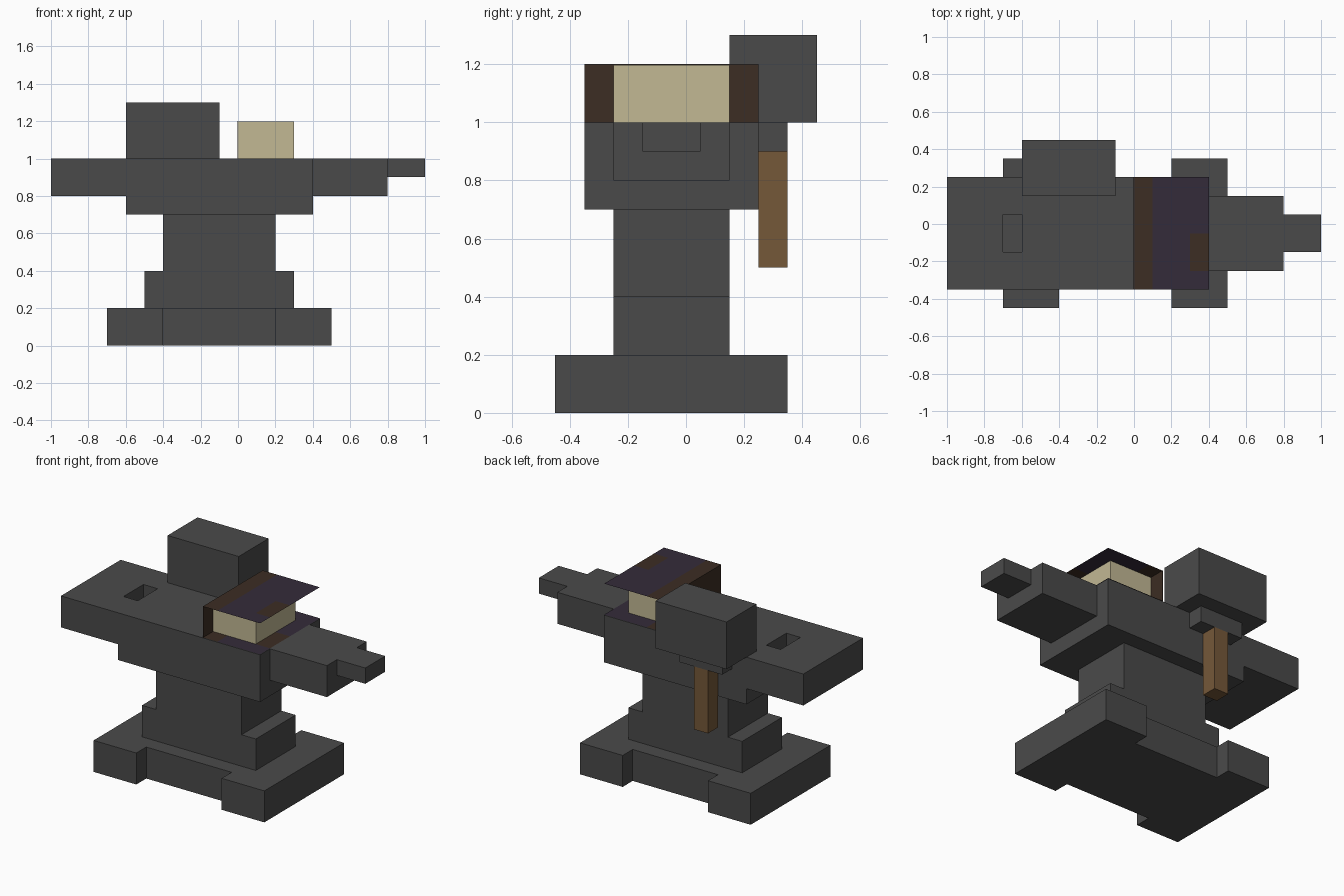
import bpy
import bmesh

if "Cube" in bpy.data.objects:
    bpy.data.objects.remove(bpy.data.objects["Cube"])


def material(name, rgb):
    m = bpy.data.materials.new(name)
    m.diffuse_color = (*rgb, 1.0)
    m.use_nodes = True
    m.node_tree.nodes["Principled BSDF"].inputs["Base Color"].default_value = m.diffuse_color
    return m


IRON = material("dark_iron", (0.0685, 0.0685, 0.0685))
WOOD = material("wood", (0.178, 0.0976, 0.0409))
PAPER = material("paper", (0.539, 0.479, 0.296))
LEATHER = material("brown_leather", (0.0452, 0.0262, 0.0168))
PURPLE = material("purple_leather", (0.0343, 0.0242, 0.0423))


def finish(name, bm, *mats):
    mesh = bpy.data.meshes.new(name)
    bm.to_mesh(mesh)
    bm.free()
    for m in mats:
        mesh.materials.append(m)
    obj = bpy.data.objects.new(name, mesh)
    bpy.context.collection.objects.link(obj)
    return obj


def box(name, x, y, z, mat):
    """Box from (min, max) ranges on each axis."""
    bm = bmesh.new()
    bmesh.ops.create_cube(bm, size=1)
    for v in bm.verts:
        for axis, (lo, hi) in enumerate((x, y, z)):
            v.co[axis] = hi if v.co[axis] > 0 else lo
    return finish(name, bm, mat)


def prism(name, outline, z0, z1, mat):
    """Vertical extrusion of a flat outline."""
    bm = bmesh.new()
    face = bm.faces.new([bm.verts.new((px, py, z0)) for px, py in outline])
    top = bmesh.ops.extrude_face_region(bm, geom=[face])["geom"]
    for v in top:
        if isinstance(v, bmesh.types.BMVert):
            v.co.z = z1
    bmesh.ops.recalc_face_normals(bm, faces=bm.faces)
    return finish(name, bm, mat)


# Anvil foot, notched between the feet at front and back
prism("anvil_foot", [
    (-0.7, -0.45), (-0.4, -0.45), (-0.4, -0.35), (0.2, -0.35),
    (0.2, -0.45), (0.5, -0.45), (0.5, 0.35), (0.2, 0.35),
    (0.2, 0.25), (-0.4, 0.25), (-0.4, 0.35), (-0.7, 0.35)], 0, 0.2, IRON)

# Anvil waist and body
box("anvil_step", (-0.5, 0.3), (-0.25, 0.15), (0.2, 0.4), IRON)
box("anvil_waist", (-0.4, 0.2), (-0.25, 0.15), (0.4, 0.7), IRON)
box("anvil_body", (-0.6, 0.4), (-0.35, 0.25), (0.7, 1.0), IRON)

# Horn in two steps
box("anvil_horn", (0.4, 0.8), (-0.25, 0.15), (0.8, 1.0), IRON)
box("anvil_horn_tip", (0.8, 1.0), (-0.15, 0.05), (0.9, 1.0), IRON)

# Heel with a square tool slot
heel = box("anvil_heel", (-1.0, -0.6), (-0.35, 0.25), (0.8, 1.0), IRON)
cutter = box("slot_cutter", (-0.7, -0.5), (-0.15, 0.05), (0.9, 1.1), IRON)
cutter.hide_render = True
cutter.hide_viewport = True
cut = heel.modifiers.new("slot", "BOOLEAN")
cut.operation = "DIFFERENCE"
cut.solver = "EXACT"
cut.object = cutter

# Hammer hanging over the back edge
box("hammer_head", (-0.6, -0.1), (0.15, 0.45), (1.0, 1.3), IRON)
box("hammer_collar", (-0.5, -0.2), (0.25, 0.35), (0.9, 1.0), IRON)
box("hammer_handle", (-0.4, -0.3), (0.25, 0.35), (0.5, 0.9), WOOD)


# Book covers: sheets of square patches, brown by the spine and at a worn corner
def cover(name, z):
    bm = bmesh.new()
    grid = [[bm.verts.new((i * 0.1, -0.35 + j * 0.1, z)) for j in range(7)]
            for i in range(5)]
    for i in range(4):
        for j in range(6):
            f = bm.faces.new((grid[i][j], grid[i + 1][j],
                              grid[i + 1][j + 1], grid[i][j + 1]))
            f.material_index = 1 if i == 0 or (i == 3 and j in (1, 2)) else 0
    return finish(name, bm, PURPLE, LEATHER)


cover("book_top_cover", 1.2)
cover("book_bottom_cover", 1.003)
box("book_spine", (-0.002, 0.0), (-0.35, 0.25), (1.0, 1.2), LEATHER)
box("book_pages", (0.001, 0.3), (-0.25, 0.15), (1.0, 1.198), PAPER)
